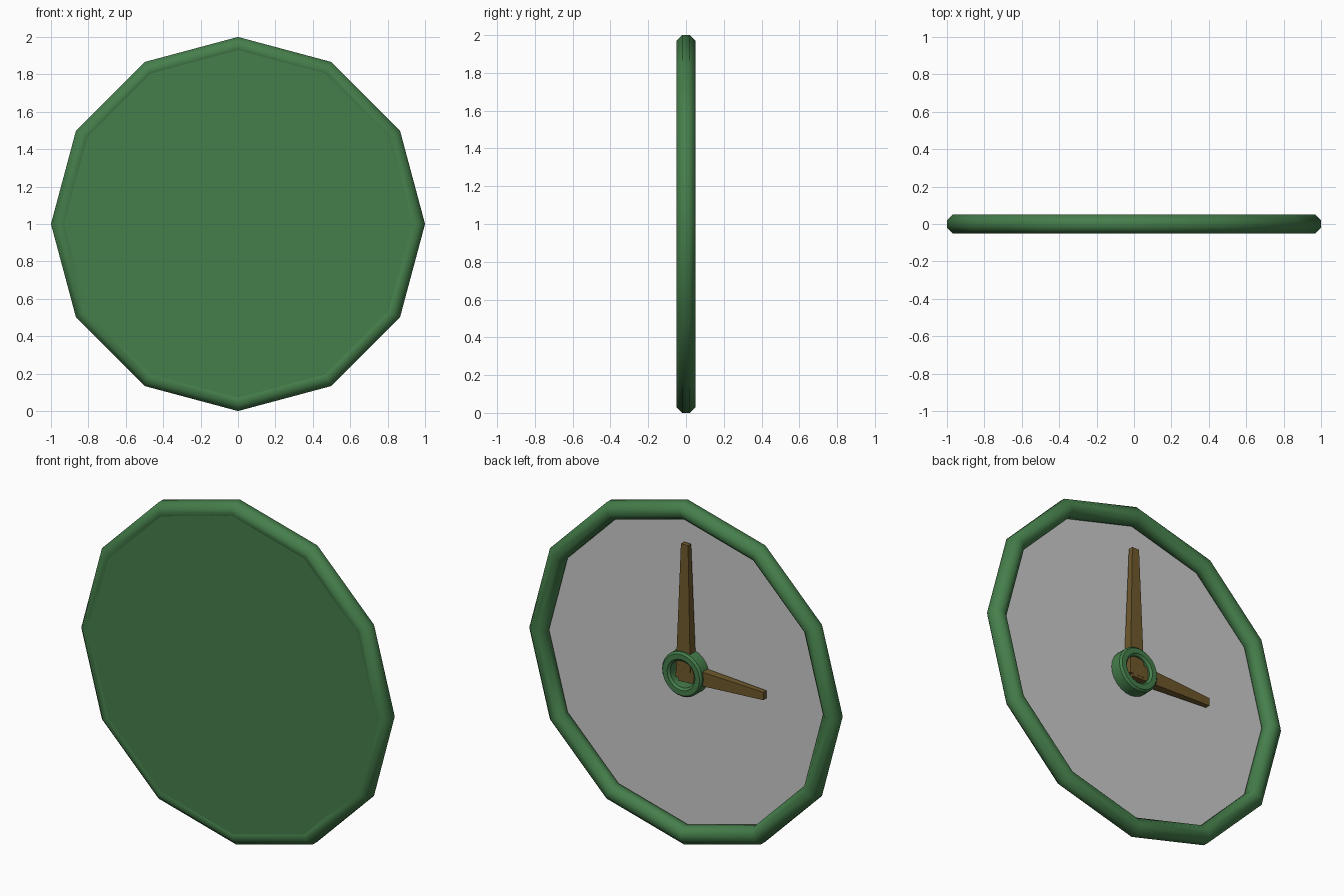
import bpy
import bmesh
from math import cos, sin, tau

if "Cube" in bpy.data.objects:
    bpy.data.objects.remove(bpy.data.objects["Cube"])


def material(name, color):
    m = bpy.data.materials.new(name)
    m.diffuse_color = color
    m.use_nodes = True
    m.node_tree.nodes["Principled BSDF"].inputs["Base Color"].default_value = m.diffuse_color
    return m


GREEN = material("green", (0.06, 0.21, 0.07, 1))
BRASS = material("brass", (0.16, 0.10, 0.025, 1))


def finish(bm, name, mat=None, smooth=False):
    bmesh.ops.recalc_face_normals(bm, faces=bm.faces)
    for f in bm.faces:
        f.smooth = smooth
    me = bpy.data.meshes.new(name)
    bm.to_mesh(me)
    bm.free()
    ob = bpy.data.objects.new(name, me)
    bpy.context.collection.objects.link(ob)
    if mat:
        me.materials.append(mat)
    return ob


def ring(name, profile, sides, mat):
    """Sweep a closed (radius, y) section around the clock axis."""
    bm = bmesh.new()
    loops = [[bm.verts.new((r * cos(tau * i / sides), y, 1 + r * sin(tau * i / sides)))
              for r, y in profile] for i in range(sides)]
    n = len(profile)
    for i in range(sides):
        a, b = loops[i], loops[(i + 1) % sides]
        for j in range(n):
            k = (j + 1) % n
            bm.faces.new((a[j], a[k], b[k], b[j]))
    return finish(bm, name, mat, True)


def disc(name, radius, y0, y1, sides, mat=None):
    """Flat-faced plate between two depths."""
    bm = bmesh.new()
    loops = [[bm.verts.new((radius * cos(tau * i / sides), y, 1 + radius * sin(tau * i / sides)))
              for i in range(sides)] for y in (y0, y1)]
    for loop in loops:
        bm.faces.new(loop)
    for i in range(sides):
        k = (i + 1) % sides
        bm.faces.new((loops[0][i], loops[0][k], loops[1][k], loops[1][i]))
    return finish(bm, name, mat)


def hand(name, length, sideways):
    """Tapered bar from the centre, narrowing toward the tip."""
    bm = bmesh.new()
    ends = []
    for d, w, t in ((-0.03, 0.048, 0.028), (length, 0.023, 0.014)):
        pts = [(-w, -t), (w, -t), (w, t), (-w, t)]
        ends.append([bm.verts.new((-d, y, 1 + s) if sideways else (s, y, 1 + d))
                     for s, y in pts])
    a, b = ends
    bm.faces.new(a)
    bm.faces.new(b)
    for i in range(4):
        k = (i + 1) % 4
        bm.faces.new((a[i], a[k], b[k], b[i]))
    return finish(bm, name, BRASS)


# Twelve-sided rim with an octagonal section
ring("rim", [(1, -0.02), (1, 0.02), (0.97, 0.05), (0.93, 0.05),
             (0.90, 0.02), (0.90, -0.02), (0.93, -0.05), (0.97, -0.05)], 12, GREEN)

# Closed green plate on the front, grey dial in the recess behind it
disc("front_plate", 0.955, -0.05, -0.04, 12, GREEN)
disc("dial", 0.92, -0.039, -0.03, 12)

# Open hub collar
hub = ring("hub", [(0.13, -0.035), (0.13, 0.035), (0.12, 0.046), (0.09, 0.046),
                   (0.078, 0.035), (0.078, -0.035)], 24, GREEN)
bpy.context.view_layer.objects.active = hub
hub.select_set(True)
bpy.ops.object.shade_smooth_by_angle(angle=0.6)

# Hands at three o'clock, read from the dial side
hand("minute_hand", 0.75, False)
hand("hour_hand", 0.51, True)
